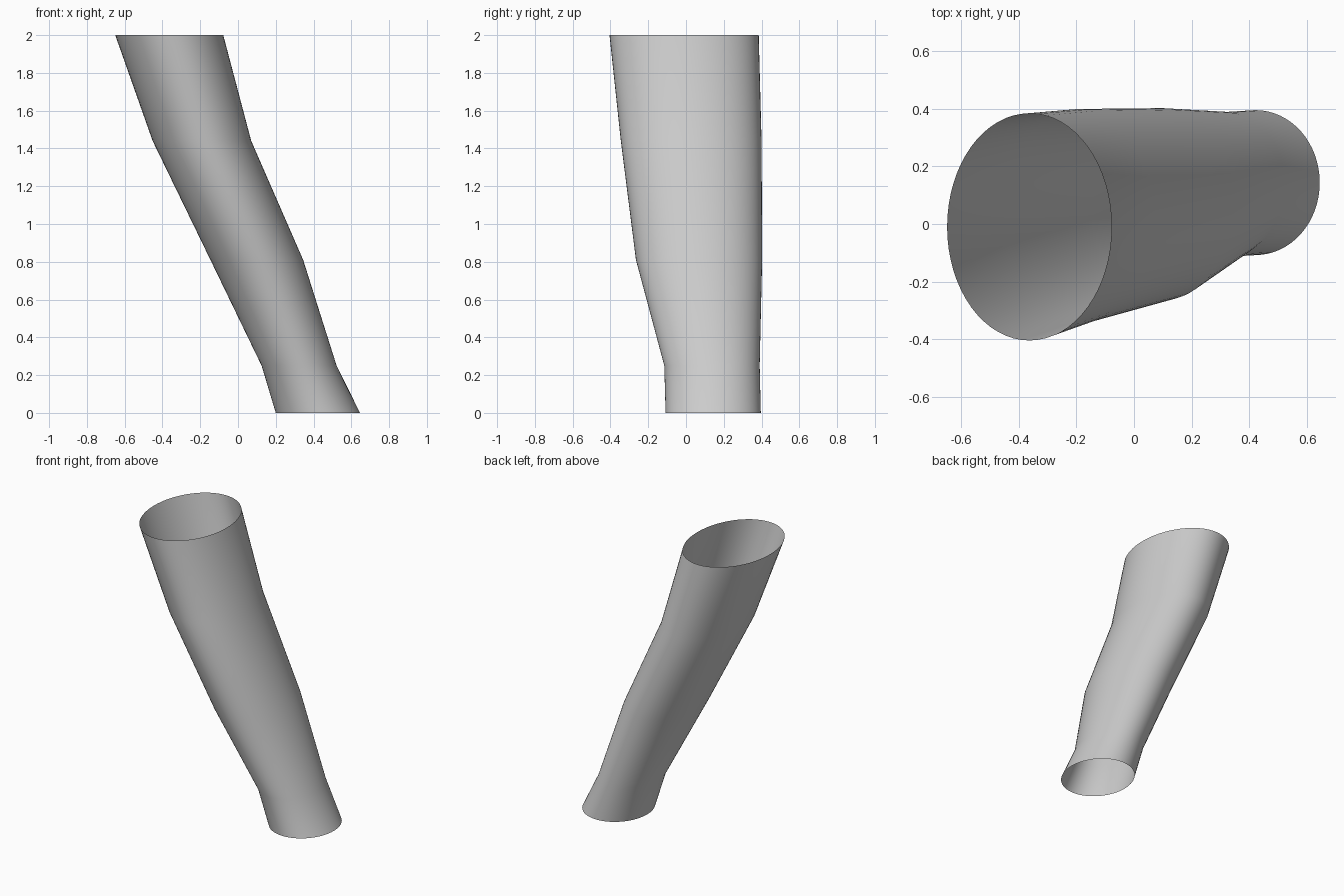
import bpy, bmesh, math

cube = bpy.data.objects.get("Cube")
if cube:
    bpy.data.objects.remove(cube, do_unlink=True)

SIDES = 64

# One plain grey for the whole sleeve
grey = bpy.data.materials.new("light_grey")
grey.use_nodes = True
colour = (0.6, 0.6, 0.6, 1)
grey.diffuse_color = colour
grey.node_tree.nodes["Principled BSDF"].inputs["Base Color"].default_value = colour

# Level cross-sections: height, x range, y range
sections = [
    (0.00, 0.20, 0.646, -0.108, 0.396),
    (0.25, 0.125, 0.522, -0.115, 0.39),
    (0.81, -0.146, 0.345, -0.265, 0.403),
    (1.44, -0.452, 0.07, -0.345, 0.40),
    (2.00, -0.65, -0.078, -0.405, 0.385),
]

# Loft the open-ended tube through the oval sections
bm = bmesh.new()
rings = []
for z, x0, x1, y0, y1 in sections:
    ring = []
    for i in range(SIDES):
        a = math.tau * i / SIDES
        ring.append(bm.verts.new(((x0 + x1) / 2 + (x1 - x0) / 2 * math.cos(a),
                                  (y0 + y1) / 2 + (y1 - y0) / 2 * math.sin(a), z)))
    rings.append(ring)
for low, high in zip(rings, rings[1:]):
    for i in range(SIDES):
        j = (i + 1) % SIDES
        bm.faces.new((low[i], low[j], high[j], high[i])).smooth = True

mesh = bpy.data.meshes.new("sleeve_tube")
bm.to_mesh(mesh)
bm.free()
mesh.materials.append(grey)
sleeve = bpy.data.objects.new("sleeve_tube", mesh)
bpy.context.collection.objects.link(sleeve)
